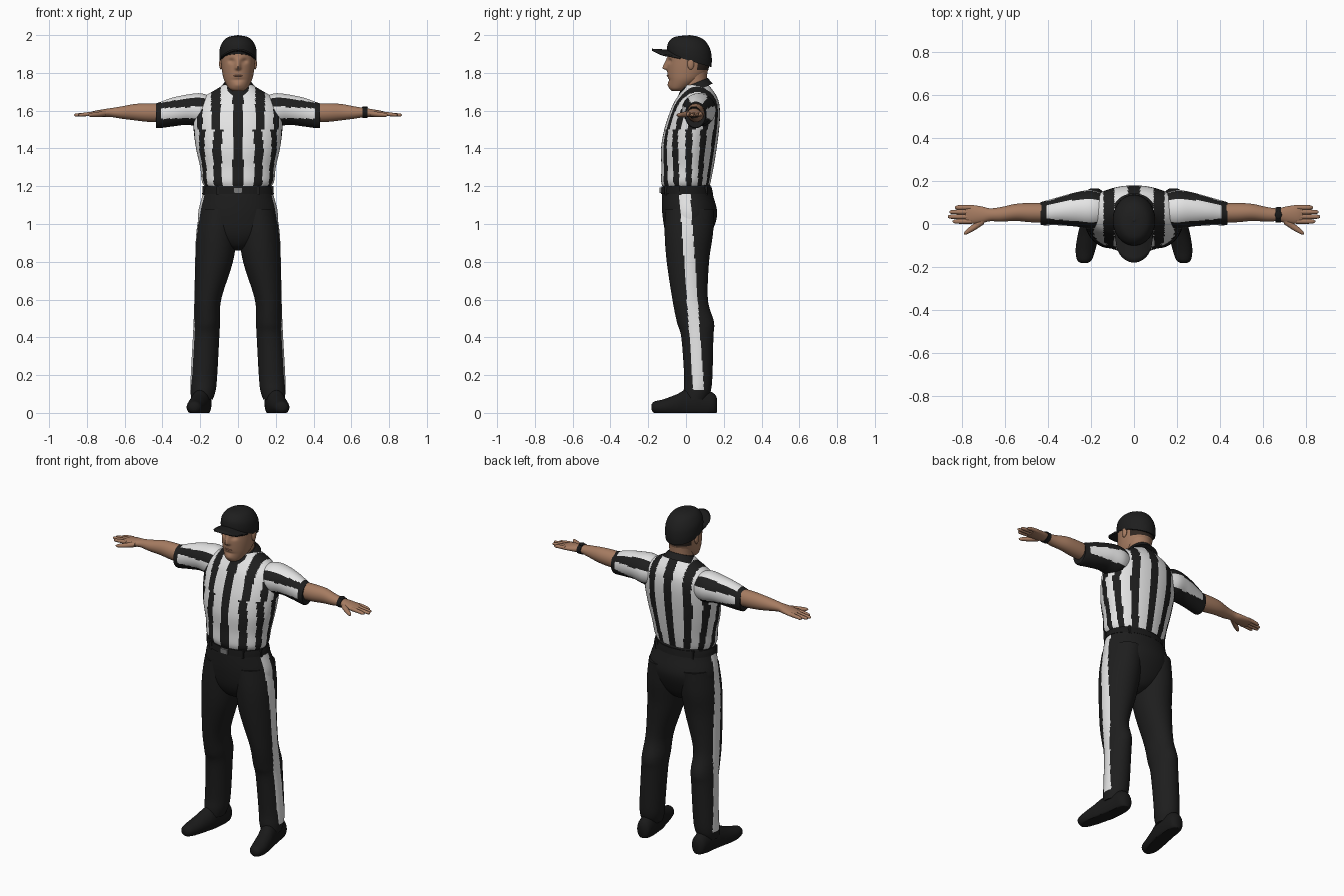
import bpy, bmesh
from math import sin, cos, asin, atan2, pi, exp, radians, degrees, sqrt

if "Cube" in bpy.data.objects:
    bpy.data.objects.remove(bpy.data.objects["Cube"])


def material(name, r, g, b):
    m = bpy.data.materials.new(name)
    m.use_nodes = True
    m.diffuse_color = (r, g, b, 1)
    bsdf = m.node_tree.nodes["Principled BSDF"]
    bsdf.inputs["Base Color"].default_value = (r, g, b, 1)
    bsdf.inputs["Roughness"].default_value = 0.8
    return m


SKIN = material("skin", 0.38, 0.2, 0.12)
LIPS = material("lips", 0.3, 0.14, 0.09)
HAIR = material("dark hair", 0.03, 0.02, 0.015)
BLACK = material("black cloth", 0.013, 0.013, 0.013)
WHITE = material("white cloth", 0.78, 0.78, 0.78)
LEATHER = material("black leather", 0.01, 0.01, 0.01)
METAL = material("dull metal", 0.2, 0.2, 0.2)
parts = []


def finish(name, bm, mats, rule=None, mirror=False):
    """Turn a bmesh into an object, colouring its faces by a rule on their centres."""
    bmesh.ops.recalc_face_normals(bm, faces=bm.faces)
    if rule:
        for f in bm.faces:
            f.material_index = int(rule(f.calc_center_median()))
    mesh = bpy.data.meshes.new(name)
    bm.to_mesh(mesh)
    bm.free()
    obj = bpy.data.objects.new(name, mesh)
    bpy.context.collection.objects.link(obj)
    for m in mats:
        mesh.materials.append(m)
    if mirror:
        obj.modifiers.new("Mirror", "MIRROR")
    parts.append(obj)
    return obj


def smooth_rings(rings, steps):
    """Catmull-Rom interpolation through the given rings."""
    pts = [rings[0]] + rings + [rings[-1]]
    out = []
    for p, q, r, s in zip(pts, pts[1:], pts[2:], pts[3:]):
        for k in range(steps):
            t = k / steps
            out.append([b + t * (c - a + t * (2*a - 5*b + 4*c - d + t * (3*b - a - 3*c + d))) / 2
                        for a, b, c, d in zip(p, q, r, s)])
    return out + [rings[-1]]


def loft(name, axis, rings, mats, rule=None, n=40, steps=5, tilt=(0, 0), shape=None, mirror=False):
    """Skin elliptical rings (position along axis, two centre values, two radii)."""
    bm = bmesh.new()
    rows = []
    dense = smooth_rings(rings, steps)
    for i, (t, a, b, ra, rb) in enumerate(dense):
        slope = tilt[0] + (tilt[1] - tilt[0]) * i / (len(dense) - 1)
        row = []
        for k in range(n):
            ang = 2 * pi * (k + 0.5) / n
            u, v = a + max(ra, 0.001) * sin(ang), b - max(rb, 0.001) * cos(ang)
            co = {"x": (t, u, v), "y": (u, t, v), "z": (u, v, t + slope * (v - b))}[axis]
            row.append(bm.verts.new(shape(*co) if shape else co))
        rows.append(row)
    for lo, hi in zip(rows, rows[1:]):
        for k in range(n):
            bm.faces.new((lo[k - 1], lo[k], hi[k], hi[k - 1]))
    bm.faces.new(rows[0])
    bm.faces.new(rows[-1])
    return finish(name, bm, mats, rule, mirror)


def blob(name, loc, size, mat, mirror=False, box=False):
    bm = bmesh.new()
    if box:
        bmesh.ops.create_cube(bm, size=2)
    else:
        bmesh.ops.create_uvsphere(bm, u_segments=20, v_segments=12, radius=1)
    for v in bm.verts:
        v.co = [c + s * p for c, s, p in zip(loc, size, v.co)]
    return finish(name, bm, [mat], mirror=mirror)


# Striped shirt: stripes run round the body, and straight over the shoulders
def shirt_stripe(c):
    if c.z < 1.5:
        ang = degrees(atan2(c.x / 0.225, (c.y - 0.015) / 0.147))
    else:
        ang = degrees(asin(max(-1, min(1, c.x / 0.235))))
    return 7 < ang % 30 < 23


loft("shirt_body", "z", [
    (1.2, 0, 0, .178, .125), (1.23, 0, 0, .192, .132), (1.3, 0, .008, .2, .138),
    (1.4, 0, .015, .222, .147), (1.5, 0, .03, .235, .145), (1.58, 0, .045, .235, .135),
    (1.64, 0, .055, .215, .12), (1.68, 0, .06, .17, .1), (1.71, 0, .06, .12, .08),
    (1.735, 0, .055, .08, .065)], [BLACK, WHITE], shirt_stripe, n=144, steps=9)


# Sleeves with lengthwise stripes and a black cuff
def sleeve_stripe(c):
    ang = abs(degrees(atan2(c.y - 0.06, c.z - 1.59)))
    return c.x < 0.405 and (ang < 33 or 68 < ang < 118)


loft("sleeves", "x", [
    (.14, .065, 1.6, .075, .075), (.2, .068, 1.603, .09, .089), (.27, .068, 1.605, .08, .08),
    (.35, .06, 1.592, .066, .076), (.42, .05, 1.575, .056, .068), (.435, .05, 1.575, .053, .064)],
    [BLACK, WHITE], sleeve_stripe, n=72, steps=8, mirror=True)
loft("collar", "z", [(1.7, 0, .045, .105, .098), (1.725, 0, .045, .088, .082),
     (1.745, 0, .045, .072, .07)], [BLACK], tilt=(.45, .4))

# Bare arms, palms, fingers and thumbs
loft("arms", "x", [
    (.4, .052, 1.588, .045, .05), (.48, .053, 1.59, .045, .049), (.55, .054, 1.592, .04, .043),
    (.62, .045, 1.59, .034, .032), (.67, .043, 1.59, .03, .024), (.71, .043, 1.587, .039, .021),
    (.76, .045, 1.583, .044, .016), (.785, .045, 1.58, .04, .011)], [SKIN], mirror=True)
for finger, y, tip in (("index", .012, .845), ("middle", .034, .867),
                       ("ring", .056, .86), ("little", .077, .835)):
    loft(finger + "_fingers", "x", [
        (.76, y, 1.584, .011, .012), (.81, y, 1.58, .011, .01),
        (tip - .01, y, 1.577, .009, .008), (tip, y, 1.577, .003, .003)], [SKIN], n=14, mirror=True)
loft("thumbs", "x", [(.7, .022, 1.585, .024, .016), (.74, -.01, 1.58, .018, .014),
     (.78, -.037, 1.577, .012, .01), (.793, -.045, 1.577, .003, .003)], [SKIN], n=16, mirror=True)
loft("watch_band", "x", [(.66, .043, 1.59, .035, .03), (.685, .043, 1.589, .036, .028)], [LEATHER])
blob("watch_case", (.673, .043, 1.618), (.016, .018, .005), LEATHER)


# Head with eye sockets, brow, nose and chin pressed into the front
def face_shape(x, y, z):
    if y < 0:
        y += .012 * exp(-((abs(x) - .035) / .016) ** 2 - ((z - 1.863) / .012) ** 2)
        ramp = max(0, 1 - (z - 1.825) / .06) if z > 1.825 else exp(-((z - 1.825) / .008) ** 2)
        y -= .027 * ramp * exp(-(x / .013) ** 2)
        y -= .006 * exp(-(x / .025) ** 2 - ((z - 1.735) / .014) ** 2)
        y += .005 * exp(-(x / .03) ** 2 - ((z - 1.763) / .008) ** 2)
    return x, y, z


def hairline(c):
    return (c.y > .06 and c.z > 1.815) or (c.y > .005 and c.z > 1.86)


loft("head", "z", [
    (1.705, 0, -.045, .03, .03), (1.72, 0, -.036, .05, .052), (1.76, 0, -.008, .073, .086),
    (1.8, 0, .006, .083, .105), (1.85, 0, .013, .089, .113), (1.9, 0, .016, .09, .112),
    (1.94, 0, .018, .08, .1)], [SKIN, HAIR], hairline, n=110, steps=9, shape=face_shape)
loft("neck", "z", [(1.66, 0, .06, .075, .07), (1.74, 0, .048, .066, .064),
     (1.83, 0, .045, .07, .07)], [SKIN])
blob("ears", (.09, .025, 1.848), (.01, .018, .031), SKIN, mirror=True)
blob("mouth", (0, -.092, 1.785), (.024, .01, .005), LIPS)

# Cap crown, button and arched brim
loft("cap_crown", "z", [
    (1.865, 0, .018, .097, .116), (1.9, 0, .018, .099, .119), (1.94, 0, .018, .093, .112),
    (1.975, 0, .018, .072, .088), (1.992, 0, .018, .044, .054), (1.998, 0, .018, .01, .012)],
    [BLACK], n=48, tilt=(-.3, 0))
blob("cap_button", (0, .018, 1.996), (.01, .01, .004), BLACK)
bm = bmesh.new()
cells = 16
grid = [[bm.verts.new((.088 * u, -.03 - v * (.03 + .12 * sqrt(1 - u * u)),
                       1.915 - .038 * u * u + .008 * v))
         for u in [2 * i / cells - 1 for i in range(cells + 1)]]
        for v in [j / 6 for j in range(7)]]
for near, far in zip(grid, grid[1:]):
    for i in range(cells):
        bm.faces.new((near[i], near[i + 1], far[i + 1], far[i]))
brim = finish("cap_brim", bm, [BLACK])
thick = brim.modifiers.new("Thickness", "SOLIDIFY")
thick.thickness = 0.01
thick.offset = 0


# Trousers with a white stripe down each outer side
def side_stripe(c):
    return c.z < 1.175 and abs(c.x) > .16 - .05 * (c.z > 1) and abs(c.y - .075 + .07 * c.z) < .029


def leg_stripe(c):
    middle = .18 if c.z < .7 else .14
    return c.z > .12 and c.x > middle and side_stripe(c)


loft("trouser_seat", "z", [
    (.86, 0, .01, .02, .03), (.885, 0, .01, .09, .08), (.95, 0, .013, .19, .12),
    (1.05, 0, .02, .211, .145), (1.15, 0, .008, .189, .136), (1.21, 0, .003, .174, .124)],
    [BLACK, WHITE], side_stripe, n=120, steps=8)
loft("trouser_legs", "z", [
    (.07, .19, .05, .056, .06), (.12, .185, .06, .067, .072), (.2, .18, .065, .07, .075),
    (.4, .169, .06, .07, .085), (.48, .165, .05, .07, .098), (.6, .16, .022, .071, .094),
    (.8, .127, .01, .1, .112), (.95, .113, .015, .108, .128), (1.08, .1, .02, .102, .13)],
    [BLACK, WHITE], leg_stripe, n=96, steps=10, mirror=True)

# Belt, buckle and belt loops
loft("belt", "z", [(1.16, 0, .005, .19, .138), (1.18, 0, .004, .187, .135),
     (1.198, 0, .003, .182, .132)], [LEATHER], n=64)
blob("buckle", (0, -.134, 1.178), (.024, .006, .015), METAL, box=True)
for i, ang in enumerate((35, 75, 140)):
    a = radians(ang)
    blob("belt_loops_" + str(i + 1), (.186 * sin(a), .004 - .135 * cos(a), 1.178),
         (.007, .007, .024), BLACK, mirror=True, box=True)


# Shoes with flat soles, toes turned slightly out
def flat_sole(x, y, z):
    return x, y, max(z, 0.0)


loft("shoes", "y", [
    (-.182, .232, .03, .015, .015), (-.168, .231, .03, .034, .03), (-.12, .226, .03, .046, .042),
    (-.05, .212, .038, .05, .06), (0, .2, .045, .05, .078), (.08, .189, .05, .048, .08),
    (.145, .185, .045, .042, .06), (.165, .185, .04, .02, .035)],
    [LEATHER], n=48, shape=flat_sole, mirror=True)

# Smooth shading with sharp edges kept
bpy.ops.object.select_all(action="DESELECT")
for obj in parts:
    obj.select_set(True)
bpy.context.view_layer.objects.active = parts[0]
bpy.ops.object.shade_smooth_by_angle(angle=radians(45))
